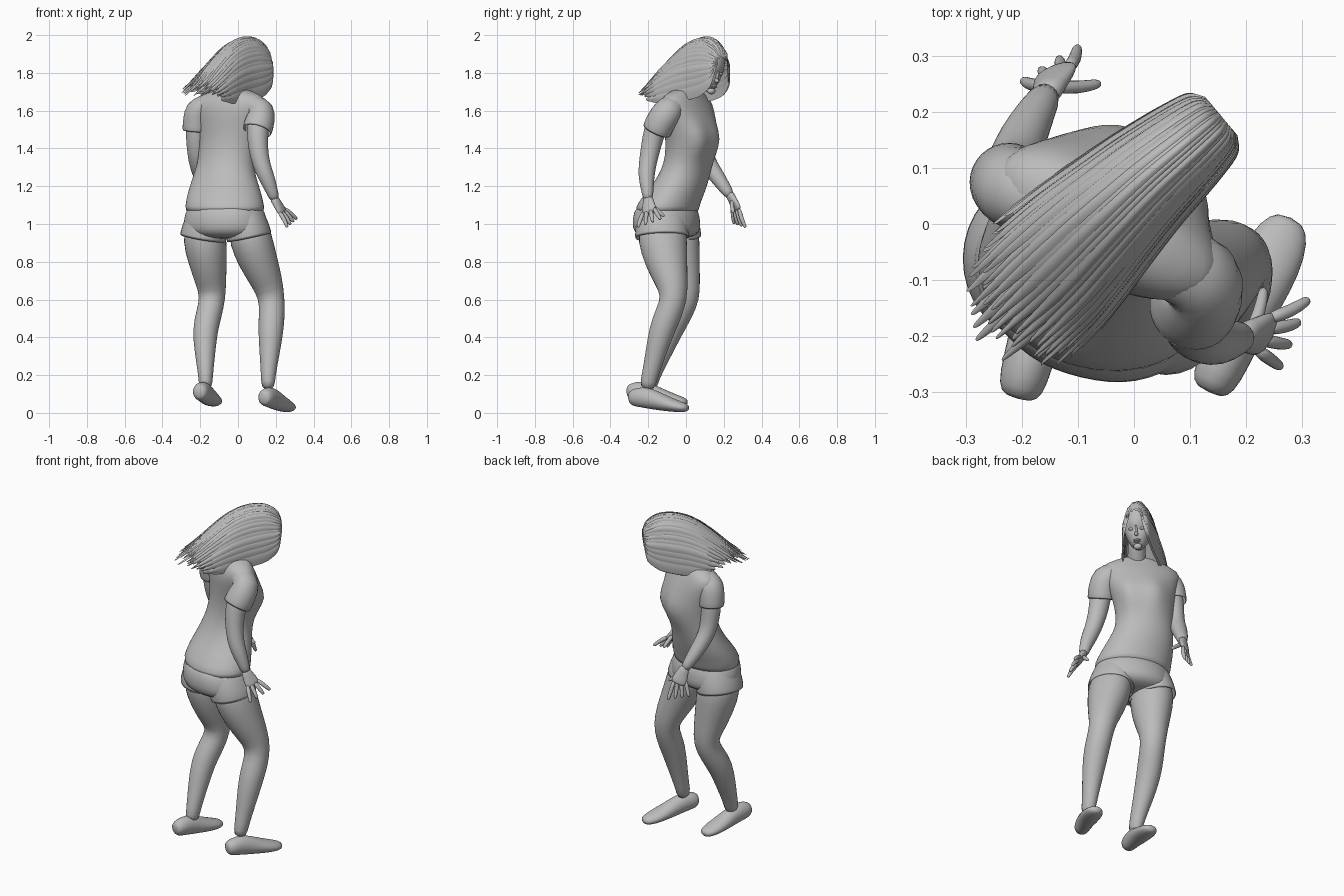
import bpy, bmesh, math, random
from mathutils import Vector, Matrix

random.seed(4)
cube = bpy.data.objects.get("Cube")
if cube:
    bpy.data.objects.remove(cube)

grey = bpy.data.materials.new("plain_grey")
grey.use_nodes = True
colour = (.5, .5, .5, 1)
grey.diffuse_color = colour
grey.node_tree.nodes["Principled BSDF"].inputs["Base Color"].default_value = colour


def finish(name, bm, levels=1, thickness=0):
    """Turn a bmesh into a smooth, grey object."""
    bmesh.ops.recalc_face_normals(bm, faces=bm.faces)
    mesh = bpy.data.meshes.new(name)
    bm.to_mesh(mesh)
    bm.free()
    obj = bpy.data.objects.new(name, mesh)
    bpy.context.collection.objects.link(obj)
    mesh.materials.append(grey)
    for poly in mesh.polygons:
        poly.use_smooth = True
    if thickness:
        solid = obj.modifiers.new("thickness", "SOLIDIFY")
        solid.thickness = thickness
    if levels:
        sub = obj.modifiers.new("smooth", "SUBSURF")
        sub.levels = sub.render_levels = levels


def skin(bm, rings, caps=True):
    """Bridge rings of points, closing both ends if asked."""
    loops = [[bm.verts.new(p) for p in ring] for ring in rings]
    count = len(loops[0])
    for low, high in zip(loops, loops[1:]):
        for i in range(count):
            j = (i + 1) % count
            bm.faces.new((low[i], low[j], high[j], high[i]))
    if caps:
        bm.faces.new(loops[0])
        bm.faces.new(loops[-1])


def ellipse(centre, side, up, sides):
    turns = [math.tau * i / sides for i in range(sides)]
    return [Vector(centre) + side * math.cos(a) + up * math.sin(a) for a in turns]


def tube_rings(path, ref=(0, 1, 0), sides=16):
    """Rings square to a path of (x, y, z, width[, height])."""
    pts = [Vector(p[:3]) for p in path]
    rings = []
    for i, p in enumerate(path):
        along = (pts[min(i + 1, len(pts) - 1)] - pts[max(i - 1, 0)]).normalized()
        side = along.cross(Vector(ref)).normalized()
        rings.append(ellipse(pts[i], side * p[3], side.cross(along) * p[-1], sides))
    return rings


def tube(name, path, ref=(0, 1, 0), caps=True, thickness=0):
    bm = bmesh.new()
    skin(bm, tube_rings(path, ref), caps)
    finish(name, bm, 1, thickness)


def stack(name, rings, bumps):
    """Level body rings of (x, y, z, half width, half depth, yaw), with soft bumps."""
    bm = bmesh.new()
    loops = []
    for x, y, z, a, b, yaw in rings:
        turn = Matrix.Rotation(math.radians(-yaw), 3, "Z")
        loops.append(ellipse((x, y, z), turn @ Vector((a, 0, 0)), turn @ Vector((0, b, 0)), 28))
    skin(bm, loops)
    for centre, push, reach in bumps:
        for v in bm.verts:
            v.co += Vector(push) * math.exp(-((v.co - Vector(centre)).length / reach) ** 2)
    finish(name, bm)


# Shirt body
stack("shirt", [
    (-.068, -.1, 1.05, .219, .166, 18), (-.07, -.1, 1.09, .215, .163, 18),
    (-.072, -.067, 1.15, .205, .155, 19), (-.072, -.025, 1.22, .184, .136, 22),
    (-.07, .003, 1.29, .161, .125, 25), (-.058, .02, 1.36, .158, .122, 28),
    (-.045, .028, 1.45, .17, .124, 29), (-.04, .018, 1.54, .192, .122, 29),
    (-.045, .005, 1.61, .218, .112, 29), (-.045, -.003, 1.66, .222, .092, 29),
    (-.035, -.003, 1.692, .15, .075, 29), (-.02, .002, 1.718, .066, .058, 29)],
    bumps=[((-.02, .15, 1.44), (.015, .038, 0), .07), ((.11, .075, 1.44), (.045, .03, 0), .07),
           ((-.1, -.1, 1.4), (.005, .01, 0), .03)])

# Shorts seat, with the two buttocks pushed out
stack("shorts_seat", [
    (-.07, -.1, 1.12, .19, .14, 18), (-.068, -.1, 1.06, .217, .164, 18),
    (-.066, -.099, 1, .23, .171, 18), (-.064, -.098, .95, .228, .168, 18), (-.066, -.1, .92, .14, .11, 18)],
    bumps=[((-.17, -.24, 1.03), (0, -.012, 0), .08), ((-.02, -.28, 1.03), (0, -.012, 0), .08)])

# Shorts legs
tube("right_shorts_leg", [(-.15, -.075, 1.1, .085, .11), (-.17, -.068, 1.02, .115, .14),
     (-.186, -.06, .92, .129, .148)], caps=False, thickness=.008)
tube("left_shorts_leg", [(.015, -.125, 1.1, .085, .11), (.04, -.13, 1.02, .115, .14),
     (.06, -.127, .925, .126, .148)], caps=False, thickness=.008)

# Legs
tube("right_leg", [
    (-.175, -.06, 1.02, .1, .12), (-.178, -.06, .92, .121, .136), (-.16, -.04, .8, .104, .117),
    (-.143, -.01, .69, .083, .088), (-.134, .005, .61, .069, .071), (-.152, -.035, .53, .07, .073),
    (-.175, -.085, .44, .069, .071), (-.175, -.135, .31, .055, .056), (-.171, -.18, .2, .039, .044),
    (-.172, -.2, .12, .036, .043)])
tube("left_leg", [
    (.05, -.13, 1.02, .1, .12), (.065, -.125, .92, .119, .136), (.108, -.105, .8, .105, .115),
    (.155, -.075, .69, .085, .088), (.178, -.062, .61, .07, .071), (.18, -.09, .53, .07, .073),
    (.174, -.128, .44, .069, .07), (.167, -.162, .31, .054, .055), (.16, -.19, .2, .039, .044),
    (.158, -.21, .12, .036, .043)])


# Shoes: one profile of (share of length, half width, half height, centre height)
def shoe(name, heel, toe, lift):
    profile = [(0, .025, .026, .085), (.05, .042, .046, .087), (.2, .046, .055, .09), (.35, .047, .056, .082),
               (.55, .054, .045, .062), (.75, .058, .035, .045), (.92, .048, .026, .034), (1, .024, .016, .03)]
    path = []
    for t, width, height, z in profile:
        spot = Vector(heel).lerp(Vector(toe), t)
        path.append((spot.x, spot.y, z + lift, width, height))
    tube(name, path, (0, 0, 1))


shoe("right_shoe", (-.207, -.312), (-.12, .008), .024)
shoe("left_shoe", (.133, -.3), (.28, .012), -.006)

# Sleeves
tube("right_sleeve", [(-.12, .03, 1.625, .055), (-.18, .05, 1.628, .066), (-.212, .062, 1.602, .076),
     (-.22, .07, 1.55, .073), (-.224, .076, 1.49, .073)], caps=False, thickness=.008)
tube("left_sleeve", [(.02, -.05, 1.62, .06), (.085, -.075, 1.625, .07), (.125, -.095, 1.602, .082),
     (.118, -.13, 1.55, .081), (.1, -.157, 1.49, .081)], caps=False, thickness=.008)

# Arms
tube("right_arm", [(-.21, .065, 1.58, .055), (-.222, .075, 1.5, .058), (-.22, .085, 1.41, .053),
     (-.218, .105, 1.34, .047), (-.2, .15, 1.27, .045), (-.175, .2, 1.2, .035), (-.15, .24, 1.14, .026)])
tube("left_arm", [(.115, -.135, 1.58, .06), (.103, -.165, 1.5, .06), (.105, -.188, 1.4, .053),
     (.125, -.205, 1.31, .047), (.15, -.21, 1.25, .044), (.178, -.205, 1.18, .033), (.198, -.2, 1.12, .026)])


# Hands: a flat palm, four fanned fingers and a thumb
def hand(name, wrist, knuckles, first, last, thumb):
    wrist, knuckles, first, last, thumb = map(Vector, (wrist, knuckles, first, last, thumb))
    across = (last - first).normalized()
    flat = across.cross(knuckles - wrist).normalized()
    bm = bmesh.new()
    widths = ((-.3, .026, .024), (.1, .032, .022), (.6, .043, .019), (.95, .044, .016), (1.1, .034, .011))
    palm = [(*wrist.lerp(knuckles, t), w, h) for t, w, h in widths]
    skin(bm, tube_rings(palm, flat, 12))
    digits = [(wrist.lerp(knuckles, .75) + across * (i - 1.5) * .02, first.lerp(last, i / 3)) for i in range(4)]
    digits.append((wrist.lerp(knuckles, .2), thumb))
    for base, tip in digits:
        middle = base.lerp(tip, .55) + flat * .006
        path = [(*base, .014), (*middle, .0125), (*base.lerp(tip, .92), .0105), (*tip, .006)]
        skin(bm, tube_rings(path, flat, 8))
    finish(name, bm)


hand("right_hand", (-.152, .238, 1.145), (-.138, .272, 1.075), (-.1, .315, .98),
     (-.198, .255, 1), (-.06, .25, 1.06))
hand("left_hand", (.198, -.2, 1.125), (.237, -.195, 1.06), (.312, -.135, 1.025),
     (.262, -.255, .982), (.232, -.115, 1.04))

# Neck
tube("neck", [(-.05, -.03, 1.63, .06), (-.01, .01, 1.69, .052), (.03, .06, 1.74, .05), (.06, .095, 1.8, .05)])

# Head: a sphere with a tapered jaw and pressed eye sockets
hair_frame = Matrix.Translation((.06, .112, 1.86)) @ Matrix.Rotation(math.radians(-50), 4, "Z")
head_frame = hair_frame @ Matrix.Translation((0, .012, -.022)) @ Matrix.Rotation(math.radians(-24), 4, "X")


def blob(bm, centre, size, segments=12):
    shape = Matrix.Translation(centre) @ Matrix.Diagonal((*size, 1))
    return bmesh.ops.create_uvsphere(bm, u_segments=segments, v_segments=segments, radius=1, matrix=shape)["verts"]


bm = bmesh.new()
for v in blob(bm, (0, 0, 0), (.077, .09, .13), 32):
    low = max(0, -v.co.z / .13)
    v.co.x *= 1 - .2 * low ** 2
    v.co.y += .035 * low ** 2 if v.co.y > -.03 else .05 * low
    for side in (-1, 1):
        socket = Vector((side * .03, .088, -.012))
        v.co.y -= .01 * math.exp(-((v.co - socket).length / .022) ** 2)
# Nose, lips, chin and eyes
blob(bm, (0, .09, -.045), (.011, .018, .012))
blob(bm, (0, .083, -.022), (.008, .014, .03))
for height in (-.077, -.086):
    blob(bm, (0, .084, height), (.02, .011, .006))
blob(bm, (0, .074, -.113), (.024, .02, .018))
for side in (-1, 1):
    blob(bm, (side * .03, .073, -.014), (.014, .011, .008))
bm.transform(head_frame)
finish("head", bm, 0)

# Hair: arches of (forward, top, bottom, half width, sway) from the brow to the windblown tips
arches = [(.125, .03, -.02, .045, 0), (.108, .085, -.12, .074, 0), (.04, .132, -.165, .089, 0),
          (-.05, .132, -.185, .103, 0), (-.13, .105, -.195, .116, .005), (-.2, .06, -.205, .128, .01),
          (-.28, -.01, -.215, .138, .017), (-.37, -.1, -.225, .14, .022), (-.47, -.175, -.235, .13, .025)]


def hair_point(u, t, lift):
    place = min(max(t, 0), .999) * (len(arches) - 1)
    i = int(place)
    mix = place - i
    fwd, top, bottom, width, sway = [a + (b - a) * mix for a, b in zip(arches[i], arches[i + 1])]
    angle = u * math.pi / 2
    rise = math.copysign(abs(math.cos(angle)) ** .85, math.cos(angle))
    return Vector((sway + math.sin(angle) * (width + lift), fwd, bottom + (top + lift - bottom) * rise))


def hair_layer(name, locks, lift, steps=16):
    bm = bmesh.new()
    for k in range(locks):
        mid = -1 + 2 * (k + .5) / locks
        reach = 1 - (.18 if mid > 0 else .3) * mid ** 2 - random.uniform(0, .08)
        raise_by = lift + random.uniform(-.004, .003)
        rows = []
        for n in range(steps + 1):
            t = n / steps
            half = 1.5 / locks * (1 if t < .85 else 1 - (t - .85) * 4.5)
            row = []
            for offset in (-1, 0, 1):
                ridge = raise_by + (.004 if offset == 0 else -.003)
                row.append(bm.verts.new(hair_point(mid + offset * half, t * reach, ridge)))
            rows.append(row)
        for low, high in zip(rows, rows[1:]):
            for i in range(2):
                bm.faces.new((low[i], low[i + 1], high[i + 1], high[i]))
    bm.transform(hair_frame)
    finish(name, bm)


hair_layer("outer_hair", 28, 0)
hair_layer("inner_hair", 19, -.009)
